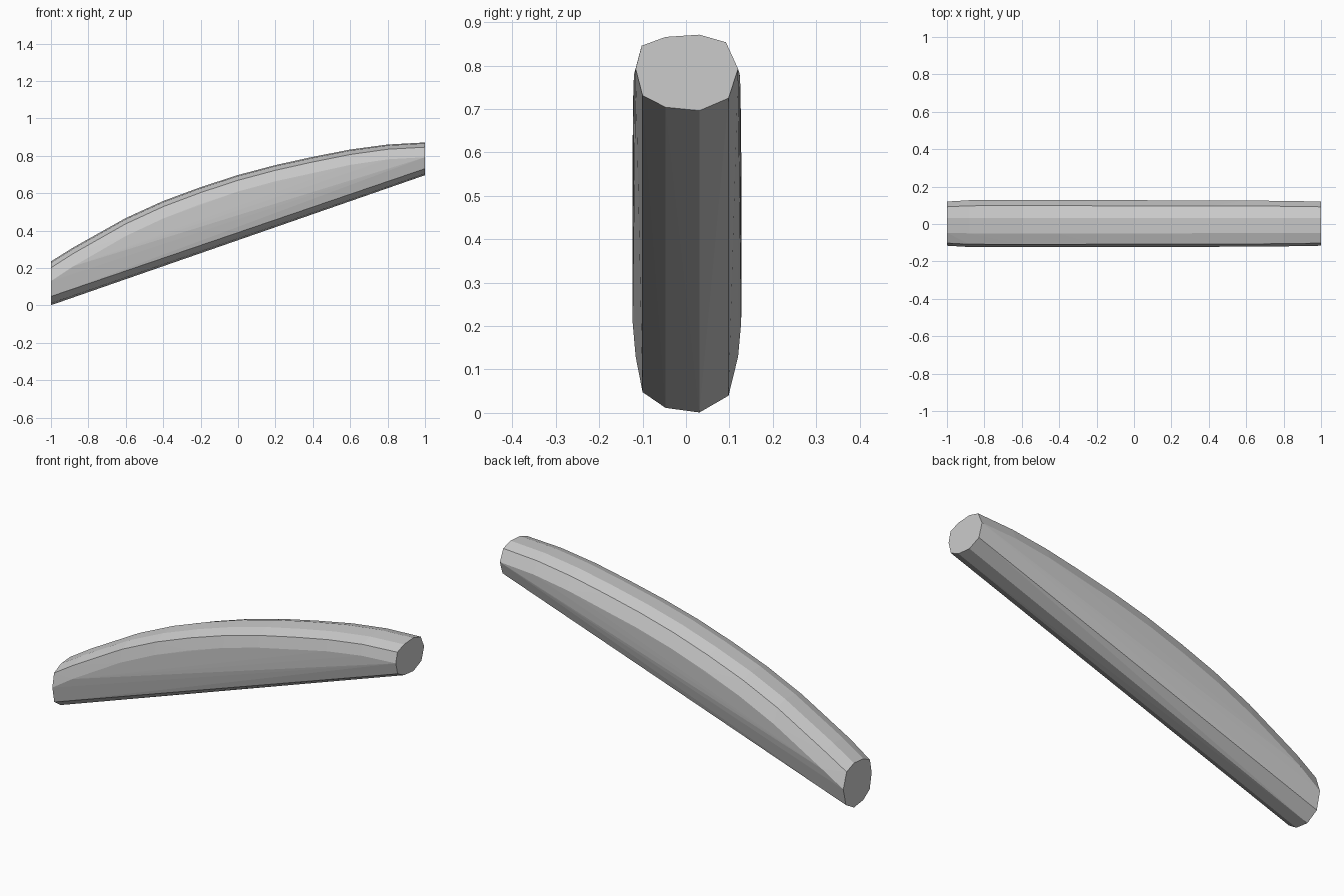
import bpy, bmesh

if "Cube" in bpy.data.objects:
    bpy.data.objects.remove(bpy.data.objects["Cube"])

# Ten-sided cross-section: (y, relative height)
SECTION = [(-0.116, 0.1), (-0.102, 0.71), (-0.047, 0.94), (0.031, 1.0),
           (0.092, 0.8), (0.12, 0.1), (0.098, -0.67), (0.031, -1.0),
           (-0.047, -0.91), (-0.1, -0.6)]

# Stations along the bow: (x, top z, half height, width scale)
STATIONS = [(-1.0, 0.235, 0.117, 1.0), (-0.88, 0.31, 0.112, 1.06),
            (-0.6, 0.467, 0.107, 1.065), (-0.4, 0.558, 0.104, 1.065),
            (-0.2, 0.632, 0.1, 1.06), (0.0, 0.697, 0.098, 1.06),
            (0.2, 0.75, 0.096, 1.055), (0.4, 0.794, 0.094, 1.05),
            (0.6, 0.833, 0.091, 1.045), (0.8, 0.86, 0.088, 1.03),
            (1.0, 0.871, 0.0875, 1.0)]

# Bowed bar: solid hull around the curved tube, flat along the underside
bm = bmesh.new()
for x, top, h, w in STATIONS:
    for y, t in SECTION:
        bm.verts.new((x, y * w, top - h + t * h))
hull = bmesh.ops.convex_hull(bm, input=bm.verts)
unused = {g for g in hull["geom_interior"] + hull["geom_unused"]
          if isinstance(g, bmesh.types.BMVert)}
bmesh.ops.delete(bm, geom=list(unused), context='VERTS')

# Merge the flat end caps and underside strips
bmesh.ops.dissolve_limit(bm, angle_limit=0.01, verts=bm.verts, edges=bm.edges)
bmesh.ops.recalc_face_normals(bm, faces=bm.faces)

mesh = bpy.data.meshes.new("bowed_bar")
bm.to_mesh(mesh)
bm.free()
bar = bpy.data.objects.new("bowed_bar", mesh)
bpy.context.collection.objects.link(bar)
